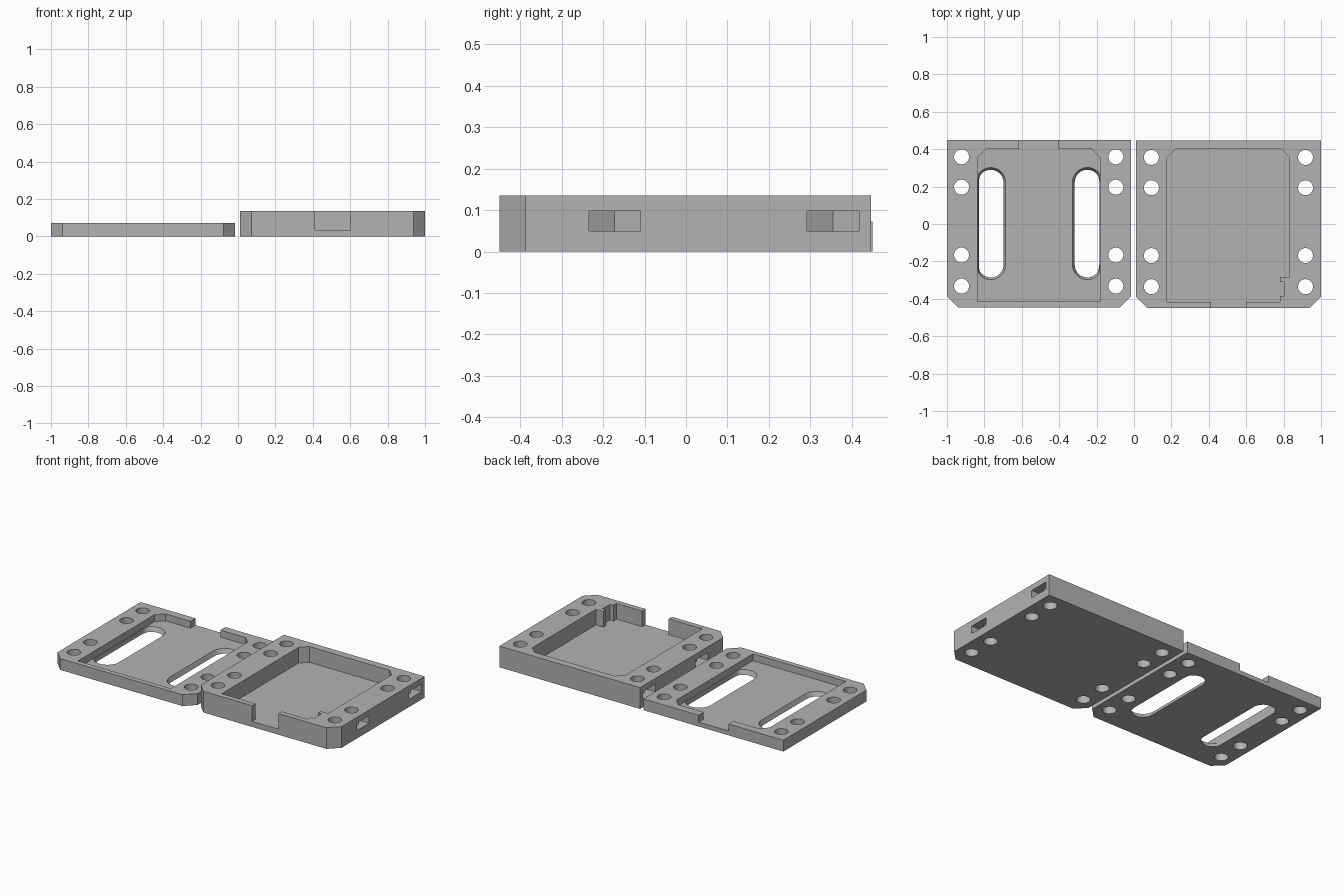
import bpy, bmesh, math

if "Cube" in bpy.data.objects:
    bpy.data.objects.remove(bpy.data.objects["Cube"])

grey = bpy.data.materials.new("grey plastic")
grey.diffuse_color = (0.45, 0.45, 0.45, 1)
grey.use_nodes = True
grey.node_tree.nodes["Principled BSDF"].inputs["Base Color"].default_value = grey.diffuse_color


def loft(name, low, high, z0, z1):
    """Solid between two matching outlines at heights z0 and z1."""
    bm = bmesh.new()
    a = [bm.verts.new((x, y, z0)) for x, y in low]
    b = [bm.verts.new((x, y, z1)) for x, y in high]
    bm.faces.new(a)
    bm.faces.new(b)
    n = len(a)
    for i in range(n):
        j = (i + 1) % n
        bm.faces.new((a[i], a[j], b[j], b[i]))
    bmesh.ops.recalc_face_normals(bm, faces=bm.faces)
    me = bpy.data.meshes.new(name)
    bm.to_mesh(me)
    bm.free()
    ob = bpy.data.objects.new(name, me)
    bpy.context.collection.objects.link(ob)
    me.materials.append(grey)
    return ob


def prism(name, outline, z0, z1):
    return loft(name, outline, outline, z0, z1)


def cut(body, cutter):
    """Subtract the cutter, then remove it."""
    cutter.hide_render = True
    mod = body.modifiers.new("cut", 'BOOLEAN')
    mod.operation = 'DIFFERENCE'
    mod.solver = 'EXACT'
    mod.object = cutter
    bpy.context.view_layer.objects.active = body
    bpy.ops.object.modifier_apply(modifier=mod.name)
    bpy.data.objects.remove(cutter)


def plate(name, x0, x1, y0, y1, height):
    """Rectangular block with chamfered front corners."""
    c = 0.062
    return prism(name, [(x0 + c, y0), (x1 - c, y0), (x1, y0 + c),
                        (x1, y1), (x0, y1), (x0, y0 + c)], 0, height)


def screw_holes(body, xs, dy):
    for x in xs:
        for y in (0.356, 0.194, -0.169, -0.335):
            ring = [(x + 0.04 * math.cos(t * math.tau / 40),
                     y + dy + 0.04 * math.sin(t * math.tau / 40)) for t in range(40)]
            cut(body, prism("hole_cutter", ring, -0.1, 0.3))


def slot_outline(cx, r, x_min, x_max):
    """Long rounded slot, trimmed at the pocket walls."""
    pts = []
    for start, cy in ((0, 0.222), (math.pi, -0.218)):
        for i in range(17):
            t = start + math.pi * i / 16
            x = cx + r * math.cos(t)
            pts.append((min(max(x, x_min), x_max), cy + r * math.sin(t)))
    return pts


def finish(body):
    bpy.ops.object.select_all(action='DESELECT')
    body.select_set(True)
    bpy.context.view_layer.objects.active = body
    bpy.ops.object.shade_smooth_by_angle(angle=math.radians(30))


# Lid: shallow tray with a cable notch in the back wall
lid = plate("lid", -1.0, -0.015, -0.447, 0.45, 0.072)
floor = 0.028
cut(lid, prism("lid_pocket_cutter", [
    (-0.836, -0.415), (-0.181, -0.415), (-0.181, 0.355), (-0.226, 0.40),
    (-0.404, 0.40), (-0.404, 0.6), (-0.614, 0.6), (-0.614, 0.40),
    (-0.791, 0.40), (-0.836, 0.355)], floor, 0.3))

# Two long tapered slots through the lid floor
for cx in (-0.766, -0.249):
    low, high = (slot_outline(cx, r, -0.8355, -0.1815) for r in (0.062, 0.086))
    cut(lid, loft("slot_cutter", low, high, -0.014, 0.042))
screw_holes(lid, (-0.922, -0.097), 0.003)
finish(lid)

# Base: deeper tray with a front cable notch and a small stepped rib in one corner
base = plate("base", 0.01, 1.0, -0.45, 0.447, 0.135)
cut(base, prism("base_pocket_cutter", [
    (0.177, -0.416), (0.413, -0.416), (0.413, -0.6), (0.60, -0.6), (0.60, -0.416),
    (0.78, -0.416), (0.78, -0.385), (0.805, -0.385), (0.805, -0.31), (0.78, -0.31),
    (0.78, -0.283), (0.832, -0.283), (0.832, 0.355), (0.787, 0.40),
    (0.222, 0.40), (0.177, 0.355)], 0.035, 0.3))
screw_holes(base, (0.093, 0.917), 0)

# Side slots for hexagonal nuts, around the first and third holes
for hole_x, out in ((0.093, -1), (0.917, 1)):
    for y in (0.355, -0.172):
        h = 0.0625
        cut(base, prism("nut_slot_cutter", [
            (hole_x + out * 0.2, y - h), (hole_x + out * 0.2, y + h),
            (hole_x - out * 0.036, y + h), (hole_x - out * 0.072, y),
            (hole_x - out * 0.036, y - h)], 0.05, 0.098))
finish(base)
